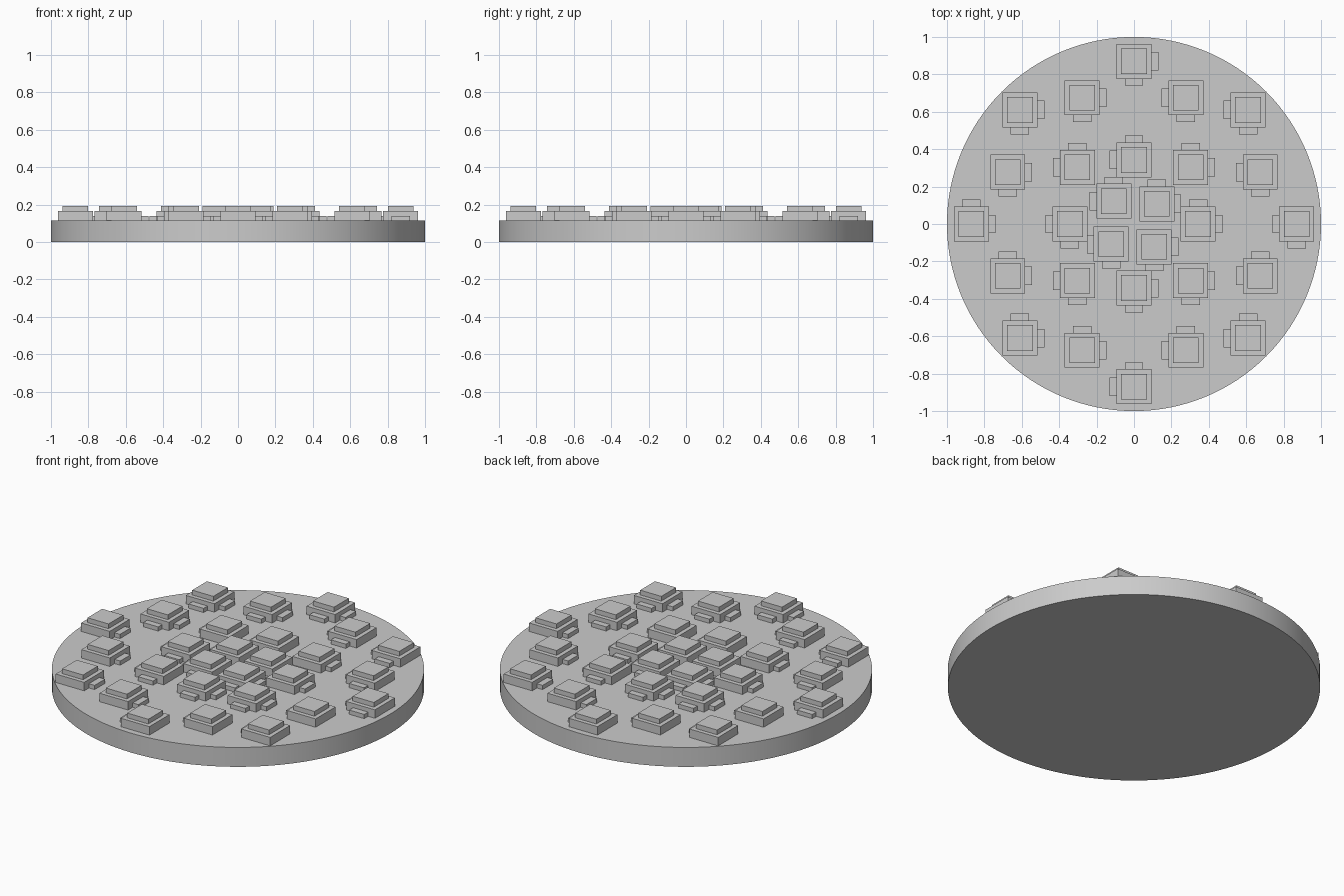
import bpy
import bmesh
import math
from mathutils import Matrix, Vector

cube = bpy.data.objects.get("Cube")
if cube:
    bpy.data.objects.remove(cube, do_unlink=True)

grey = bpy.data.materials.new("plain grey")
grey.use_nodes = True
grey.diffuse_color = (0.6, 0.6, 0.6, 1)
grey.node_tree.nodes["Principled BSDF"].inputs["Base Color"].default_value = (0.6, 0.6, 0.6, 1)

DISC_TOP = 0.115
BLOCK, CAP = 0.187, 0.138
TAB_WIDTH, TAB_DEPTH = 0.098, 0.037


def add_box(bm, x, y, width, depth, bottom, top):
    place = Matrix.Translation((x, y, (bottom + top) / 2))
    size = Matrix.Diagonal((width, depth, top - bottom, 1))
    bmesh.ops.create_cube(bm, size=1, matrix=place @ size)


def finish(name, bm):
    mesh = bpy.data.meshes.new(name)
    bm.to_mesh(mesh)
    bm.free()
    mesh.materials.append(grey)
    obj = bpy.data.objects.new(name, mesh)
    bpy.context.collection.objects.link(obj)
    return obj


def block_mesh(tab_x, tab_y):
    """Stepped block with a low tab on two neighbouring sides."""
    bm = bmesh.new()
    add_box(bm, 0, 0, BLOCK, BLOCK, DISC_TOP, 0.165)
    add_box(bm, 0, 0, CAP, CAP, 0.165, 0.193)
    reach = (BLOCK + TAB_DEPTH) / 2
    add_box(bm, tab_x * reach, 0, TAB_DEPTH, TAB_WIDTH, DISC_TOP, 0.14)
    add_box(bm, 0, tab_y * reach, TAB_WIDTH, TAB_DEPTH, DISC_TOP, 0.14)
    return bm


# Round base disc
bm = bmesh.new()
bmesh.ops.create_cone(bm, cap_ends=True, segments=128, radius1=1, radius2=1,
                      depth=DISC_TOP, matrix=Matrix.Translation((0, 0, DISC_TOP / 2)))
disc = finish("base_disc", bm)
bpy.context.view_layer.objects.active = disc
disc.select_set(True)
bpy.ops.object.shade_smooth_by_angle(angle=math.radians(30))

# One quarter of the blocks: name, x, y, tab direction in x and in y
quarter = [
    ("outer_block", 0, 0.87, 1, -1),
    ("outer_block", 0.277, 0.675, -1, -1),
    ("outer_block", -0.277, 0.675, 1, -1),
    ("outer_block", -0.61, 0.61, 1, -1),
    ("middle_block", 0, 0.343, -1, 1),
    ("middle_block", -0.303, 0.303, -1, 1),
    ("inner_block", -0.108, 0.122, -1, 1),
]

# Repeat the quarter around the disc
for turn in range(4):
    spin = Matrix.Rotation(turn * math.pi / 2, 4, "Z")
    for name, x, y, tab_x, tab_y in quarter:
        bm = block_mesh(tab_x, tab_y)
        bm.transform(spin @ Matrix.Translation(Vector((x, y, 0))))
        finish(name, bm)
